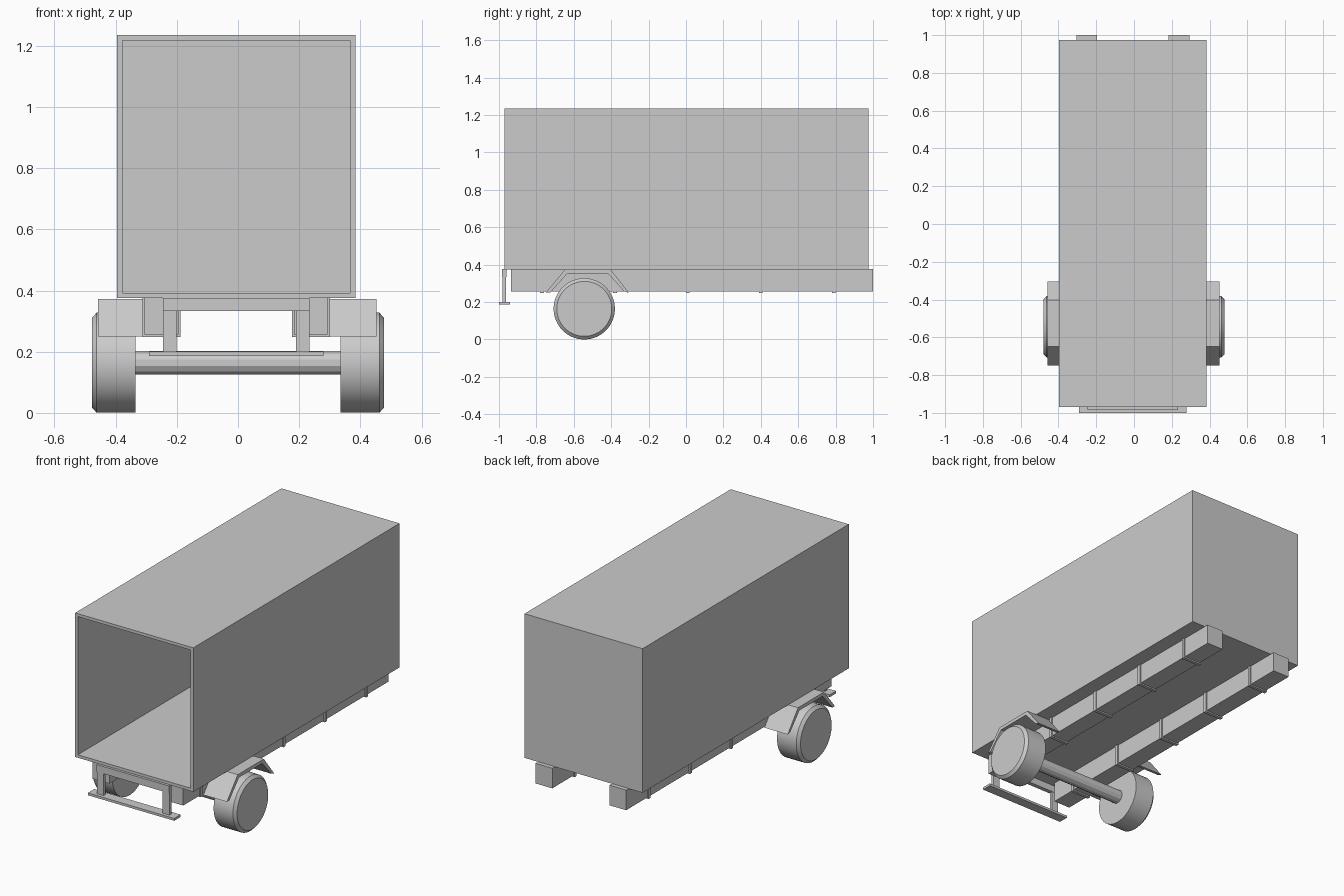
import bpy, bmesh, math

if "Cube" in bpy.data.objects:
    bpy.data.objects.remove(bpy.data.objects["Cube"])

CX = -0.006          # body and rails sit slightly off the wheel centre line
WY, WR = -0.544, 0.164


def finish(name, bm):
    bmesh.ops.recalc_face_normals(bm, faces=bm.faces)
    me = bpy.data.meshes.new(name)
    bm.to_mesh(me)
    bm.free()
    ob = bpy.data.objects.new(name, me)
    bpy.context.collection.objects.link(ob)
    return ob


def box(name, x, y, z):
    bm = bmesh.new()
    bmesh.ops.create_cube(bm, size=1)
    for v in bm.verts:
        v.co = [a[0] if c < 0 else a[1] for a, c in zip((x, y, z), v.co)]
    return finish(name, bm)


def prism(name, outline, x0, x1):
    """Extrude a (y, z) outline along x."""
    bm = bmesh.new()
    face = bm.faces.new([bm.verts.new((x0, y, z)) for y, z in outline])
    ext = bmesh.ops.extrude_face_region(bm, geom=[face])
    for v in ext["geom"]:
        if isinstance(v, bmesh.types.BMVert):
            v.co.x = x1
    return finish(name, bm)


def lathe(name, rings, n, smooth=None):
    """Capped rings of (x, radius) around the axle line."""
    bm = bmesh.new()
    loops = []
    for x, r in rings:
        angles = [2 * math.pi * (i + 0.5) / n for i in range(n)]
        loops.append([bm.verts.new((x, WY + r * math.cos(a), WR + r * math.sin(a))) for a in angles])
    for a, b in zip(loops, loops[1:]):
        for i in range(n):
            j = (i + 1) % n
            bm.faces.new((a[i], a[j], b[j], b[i]))
    bm.faces.new(loops[0])
    bm.faces.new(loops[-1])
    ob = finish(name, bm)
    if smooth:
        bpy.ops.object.select_all(action='DESELECT')
        ob.select_set(True)
        bpy.context.view_layer.objects.active = ob
        bpy.ops.object.shade_smooth_by_angle(angle=math.radians(smooth))
    return ob


# Cargo body: hollow box, open at the front
bm = bmesh.new()
bmesh.ops.create_cube(bm, size=1)
for v in bm.verts:
    v.co = (CX + v.co.x * 0.78, 0.0025 + v.co.y * 1.945, 0.805 + v.co.z * 0.86)
front = min(bm.faces, key=lambda f: f.calc_center_median().y)
bmesh.ops.inset_region(bm, faces=[front], thickness=0.025)
ext = bmesh.ops.extrude_face_region(bm, geom=[front])
for v in ext["geom"]:
    if isinstance(v, bmesh.types.BMVert):
        v.co.y = 0.95
if front.is_valid:
    bmesh.ops.delete(bm, geom=[front], context='FACES_ONLY')
finish("cargo_body", bm)

# Fender outline: folded sheet over the wheel
fender = [(-0.75, 0.25), (-0.648, 0.373), (-0.402, 0.373), (-0.305, 0.25),
          (-0.33, 0.257), (-0.417, 0.352), (-0.635, 0.352), (-0.727, 0.25)]

for side, s in (("left", -1), ("right", 1)):
    # Chassis rail with clamps
    rx = CX + s * 0.244
    box(f"{side}_rail", (rx - 0.055, rx + 0.055), (-0.935, 1.0), (0.256, 0.376))
    for i in range(5):
        y = -0.77 + i * 0.39
        box(f"{side}_rail_clamp", (rx - 0.062, rx + 0.062), (y - 0.01, y + 0.01), (0.248, 0.376))
    # Wheel with chamfered outer edge
    lathe(f"{side}_wheel", [(s * 0.335, WR), (s * 0.462, WR), (s * 0.478, 0.147)], 40, 30)
    prism(f"{side}_fender", fender, CX * 0.5 + s * 0.30, CX * 0.5 + s * 0.455)
    # Guard post
    px = CX + s * 0.217
    box(f"{side}_guard_post", (px - 0.022, px + 0.022), (-0.98, -0.962), (0.195, 0.376))

# Axle
lathe("axle", [(-0.34, 0.04), (0.34, 0.04)], 12)

# Underrun guard bars
box("guard_top_bar", (CX - 0.239, CX + 0.239), (-0.985, -0.96), (0.333, 0.376))
box("guard_lower_bar", (CX - 0.285, CX + 0.285), (-1.0, -0.94), (0.186, 0.2))
